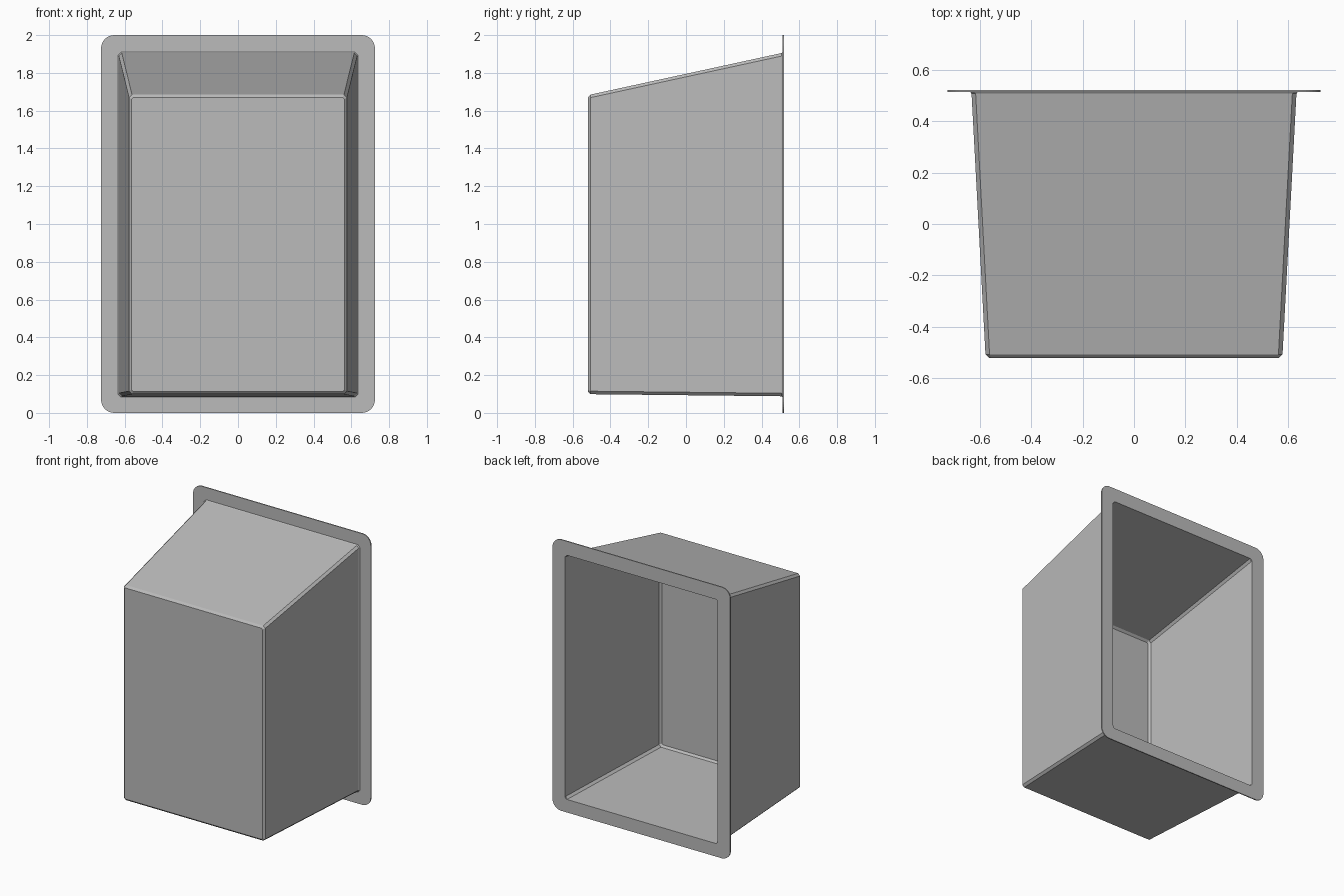
import bpy, bmesh, math

if "Cube" in bpy.data.objects:
    bpy.data.objects.remove(bpy.data.objects["Cube"], do_unlink=True)

grey = bpy.data.materials.new("sheet grey")
grey.use_nodes = True
grey.diffuse_color = (0.5, 0.5, 0.5, 1)
grey.node_tree.nodes["Principled BSDF"].inputs["Base Color"].default_value = (0.5, 0.5, 0.5, 1)


def ring(y, half, low, high, radius, segs):
    """Rounded upright rectangle at depth y; one segment gives a chamfer."""
    mid, pts = (low + high) / 2, []
    for k, (sx, sz) in enumerate([(1, 1), (-1, 1), (-1, -1), (1, -1)]):
        cx, cz = sx * (half - radius), mid + sz * ((high - low) / 2 - radius)
        for i in range(segs + 1):
            a = math.pi / 2 * (k + i / segs)
            pts.append((cx + radius * math.cos(a), y, cz + radius * math.sin(a)))
    return pts


def loft(name, rings, closed):
    """Bridge successive rings; cap both ends, or join the last to the first."""
    bm = bmesh.new()
    loops = [[bm.verts.new(p) for p in r] for r in rings]
    pairs = list(zip(loops, loops[1:]))
    if closed:
        pairs.append((loops[-1], loops[0]))
    else:
        bm.faces.new(loops[0])
        bm.faces.new(loops[-1])
    for a, b in pairs:
        for i in range(len(a)):
            j = (i + 1) % len(a)
            bm.faces.new((a[i], a[j], b[j], b[i]))
    bmesh.ops.recalc_face_normals(bm, faces=bm.faces)
    mesh = bpy.data.meshes.new(name)
    bm.to_mesh(mesh)
    bm.free()
    mesh.materials.append(grey)
    obj = bpy.data.objects.new(name, mesh)
    bpy.context.collection.objects.link(obj)
    return obj


# Tapered housing: outer skin from front to rim, then inner skin back to front
t = 0.008
loft("housing", [
    ring(-0.52, 0.563, 0.113, 1.67, 0.008, 1),
    ring(-0.506, 0.577, 0.099, 1.685, 0.016, 1),
    ring(0.506, 0.631, 0.088, 1.905, 0.016, 1),
    ring(0.514, 0.637, 0.082, 1.911, 0.016, 1),
    ring(0.514, 0.631 - t, 0.088 + t, 1.905 - t, 0.016, 1),
    ring(-0.506 + t, 0.577 - t, 0.099 + t, 1.685 - t, 0.016, 1),
    ring(-0.52 + t, 0.563 - t, 0.113 + t, 1.67 - t, 0.008, 1),
], False)

# Mounting flange around the open back
outer, inner = (0.725, 0, 2, 0.07, 8), (0.631 - t, 0.088 + t, 1.905 - t, 0.02, 8)
loft("mounting_flange", [
    ring(0.512, *inner), ring(0.512, *outer),
    ring(0.52, *outer), ring(0.52, *inner),
], True)
